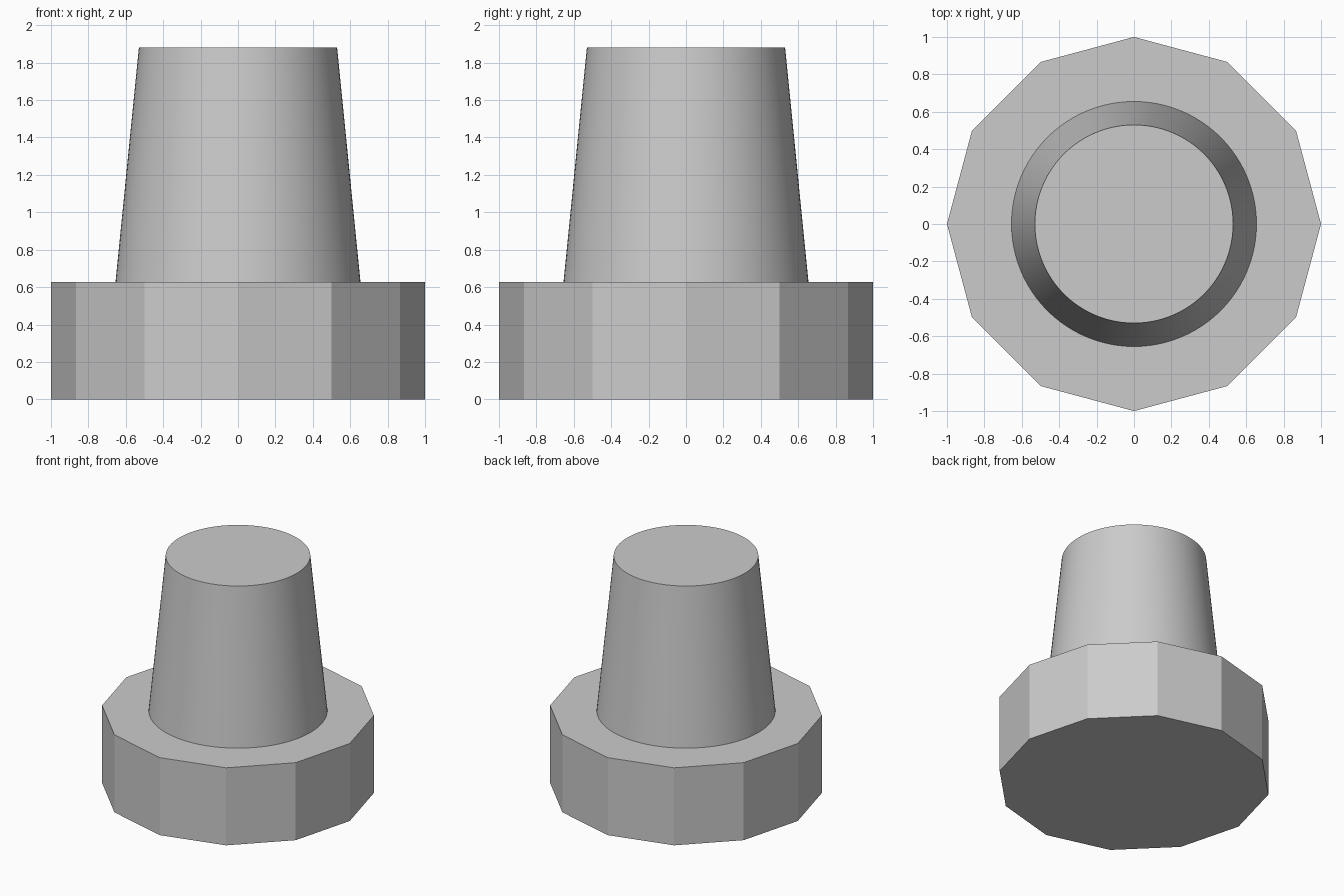
import bpy
import math

cube = bpy.data.objects.get("Cube")
if cube:
    bpy.data.objects.remove(cube, do_unlink=True)

grey = bpy.data.materials.new("light grey")
grey.use_nodes = True
colour = (0.6, 0.6, 0.6, 1)
grey.diffuse_color = colour
grey.node_tree.nodes["Principled BSDF"].inputs["Base Color"].default_value = colour

BASE_TOP = 0.627
STEM_TOP = 1.88


def frustum(name, sides, r_bottom, r_top, z_bottom, z_top, turn=0):
    """Upright closed cylinder or cone section between two heights."""
    bpy.ops.mesh.primitive_cone_add(
        vertices=sides, radius1=r_bottom, radius2=r_top,
        depth=z_top - z_bottom, location=(0, 0, (z_bottom + z_top) / 2),
        rotation=(0, 0, turn))
    obj = bpy.context.object
    obj.name = name
    obj.data.materials.append(grey)
    return obj


# Twelve-sided flat-faced base
frustum("base", 12, 1, 1, 0, BASE_TOP)

# Smooth tapered stem standing on the base
frustum("stem", 96, 0.655, 0.53, BASE_TOP, STEM_TOP)
bpy.ops.object.shade_smooth_by_angle(angle=math.radians(30))
